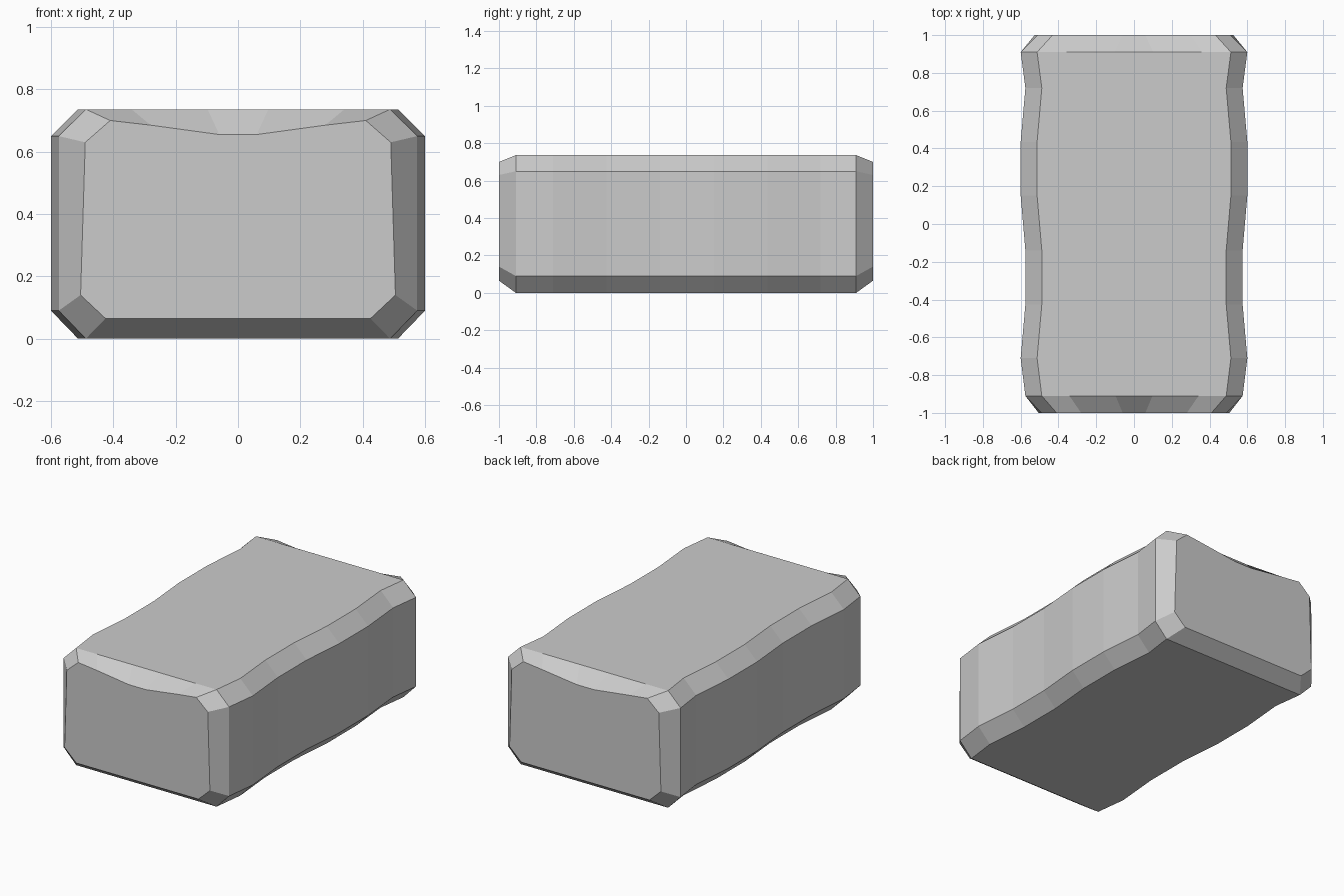
import bpy, bmesh

if "Cube" in bpy.data.objects:
    bpy.data.objects.remove(bpy.data.objects["Cube"])

# Half cross-section (x >= 0) points mirrored into a closed ring at a given y
def mirrored_ring(y, half):
    pts = half + [(-x, z) for x, z in reversed(half)]
    return [(x, y, z) for x, z in pts]

# Body section: chamfered rectangle of half width w
def body_section(y, w):
    t = w - 0.087
    return mirrored_ring(y, [(t, 0), (w, 0.09), (w, 0.65), (t, 0.736),
                             (0.7 * t, 0.736), (0.2 * t, 0.736)])

# End face: inset outline with a dip worn in its top edge
def end_section(y, d):
    return mirrored_ring(y, [(0.425 + d, 0.065), (0.505 + d, 0.14), (0.49 + d, 0.63),
                             (0.41 + d, 0.70), (0.28 + d, 0.685), (0.06, 0.655)])

# Wavy side stations along the length
waves = [(-0.91, 0.575), (-0.71, 0.60), (-0.425, 0.575), (-0.14, 0.575),
         (0.15, 0.60), (0.435, 0.60), (0.72, 0.575), (0.91, 0.60)]
sections = [end_section(-1, 0)] + [body_section(y, w) for y, w in waves] + [end_section(1, 0.021)]

# Stone block lofted through the sections and capped
bm = bmesh.new()
rings = [[bm.verts.new(p) for p in s] for s in sections]
n = len(rings[0])
for a, b in zip(rings, rings[1:]):
    for i in range(n):
        j = (i + 1) % n
        bm.faces.new((a[i], a[j], b[j], b[i]))
bm.faces.new(rings[0])
bm.faces.new(rings[-1])
bmesh.ops.recalc_face_normals(bm, faces=bm.faces[:])
mesh = bpy.data.meshes.new("stone_block")
bm.to_mesh(mesh)
bm.free()
bpy.context.collection.objects.link(bpy.data.objects.new("stone_block", mesh))
